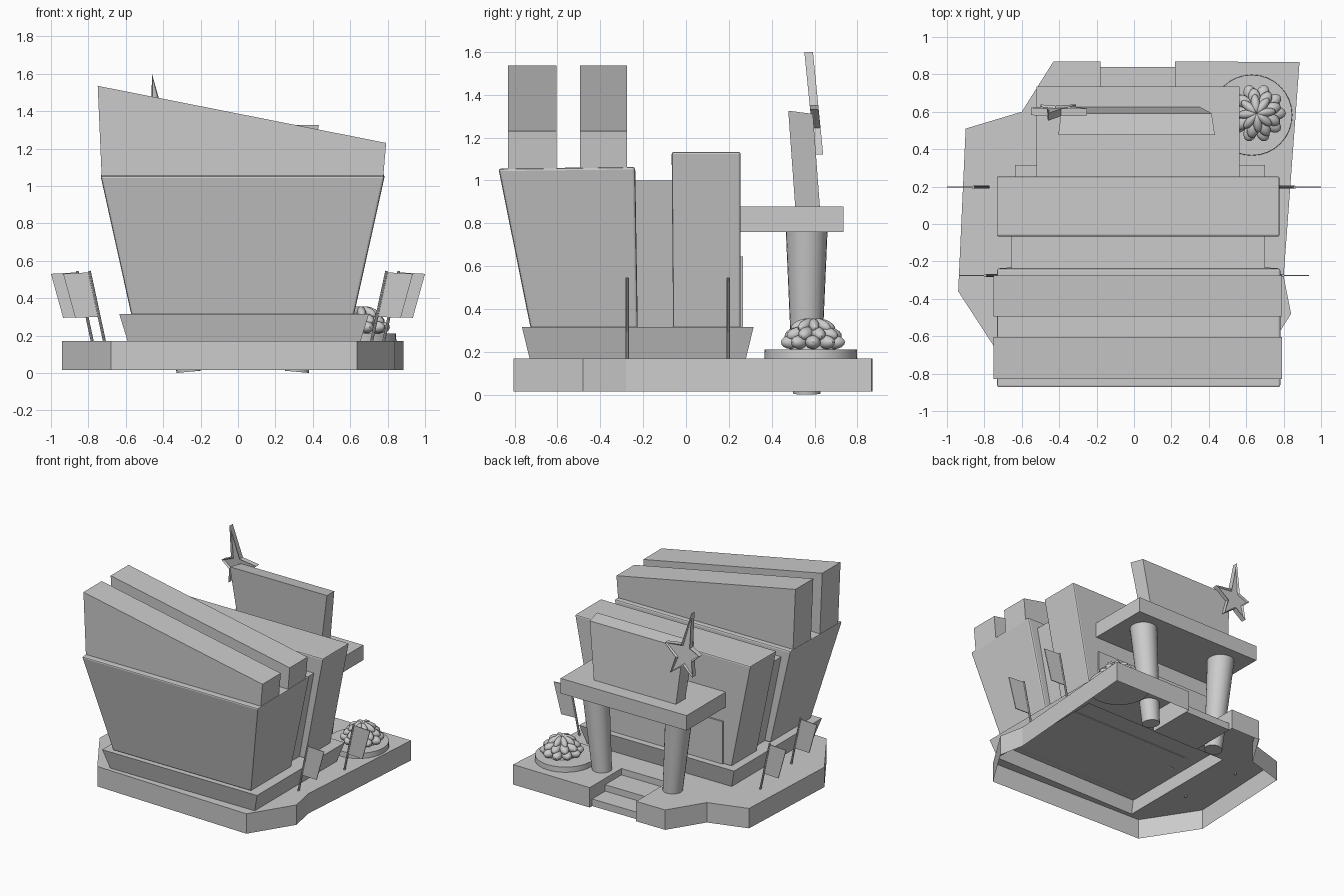
import bpy, bmesh, math
from mathutils import Vector, Matrix

if "Cube" in bpy.data.objects:
    bpy.data.objects.remove(bpy.data.objects["Cube"])


def finish(name, bm, smooth=False, bevel=0, fix=True):
    if fix:
        bmesh.ops.recalc_face_normals(bm, faces=bm.faces)
    me = bpy.data.meshes.new(name)
    bm.to_mesh(me)
    bm.free()
    ob = bpy.data.objects.new(name, me)
    bpy.context.collection.objects.link(ob)
    if smooth:
        bpy.ops.object.select_all(action='DESELECT')
        ob.select_set(True)
        bpy.context.view_layer.objects.active = ob
        bpy.ops.object.shade_smooth_by_angle(angle=math.radians(40))
    if bevel:
        m = ob.modifiers.new("bevel", 'BEVEL')
        m.width, m.segments = bevel, 2
    return ob


def loft(name, low, high, bottom=True, bevel=0):
    """Solid between two point loops of equal length."""
    bm = bmesh.new()
    a = [bm.verts.new(p) for p in low]
    b = [bm.verts.new(p) for p in high]
    n = len(a)
    for i in range(n):
        j = (i + 1) % n
        bm.faces.new((a[i], a[j], b[j], b[i]))
    bm.faces.new(b)
    if bottom:
        bm.faces.new(a[::-1])
    return finish(name, bm, bevel=bevel)


def rect(x0, x1, y0, y1, z):
    return [(x0, y0, z), (x1, y0, z), (x1, y1, z), (x0, y1, z)]


def box(name, x0, x1, y0, y1, z0, z1):
    return loft(name, rect(x0, x1, y0, y1, z0), rect(x0, x1, y0, y1, z1))


def rod(name, p, q, r1, r2, sides):
    p, q = Vector(p), Vector(q)
    d = q - p
    mat = Matrix.Translation((p + q) / 2) @ d.to_track_quat('Z', 'Y').to_matrix().to_4x4()
    bm = bmesh.new()
    bmesh.ops.create_cone(bm, cap_ends=True, segments=sides, radius1=r1, radius2=r2,
                          depth=d.length, matrix=mat)
    return finish(name, bm, smooth=True)


# ground slab: angular outline, stair notch, open below with an opening under the plinth
outline = [(-.68, -.76), (.635, -.805), (.84, -.48), (.80, -.28), (.885, .865), (.22, .87),
           (.22, .48), (-.18, .48), (-.18, .87), (-.43, .87), (-.60, .60), (-.90, .51), (-.94, -.36)]
bm = bmesh.new()
top = [bm.verts.new((x, y, .17)) for x, y in outline]
low = [bm.verts.new((x, y, .015)) for x, y in outline]
hole = [bm.verts.new(p) for p in rect(-.59, .655, -.73, .28, .17)]
edges = [bm.edges.new((l[i], l[(i + 1) % len(l)])) for l in (top, hole) for i in range(len(l))]
bmesh.ops.triangle_fill(bm, use_beauty=True, use_dissolve=False, edges=edges, normal=(0, 0, 1))
for i in range(len(top)):
    j = (i + 1) % len(top)
    bm.faces.new((low[i], low[j], top[j], top[i]))
finish("ground_slab", bm)

# entrance steps in the notch
box("lower_step", -.18, .22, .48, .84, .015, .07)
box("upper_step", -.18, .22, .48, .68, .07, .12)

# flared plinth
loft("plinth", rect(-.59, .655, -.73, .28, .17), rect(-.635, .70, -.765, .315, .315), bottom=False)

# building blocks, wider at the top
loft("front_block", rect(-.57, .62, -.725, -.225, .31),
     [(-.735, -.875, 1.055), (.785, -.875, 1.055), (.785, -.237, 1.063), (-.735, -.237, 1.063)], bevel=.012)
loft("middle_link", rect(-.52, .57, -.24, -.06, .31), rect(-.655, .70, -.24, -.06, 1.0))
loft("back_block", rect(-.57, .62, -.06, .255, .31), rect(-.735, .78, -.067, .255, 1.133), bevel=.01)
box("entrance_panel", -.50, .55, .24, .266, .31, .645)

# two roof fins with sloping tops
for name, y0, y1 in (("front_fin", -.83, -.605), ("rear_fin", -.495, -.275)):
    prof = [(-.728, 1.03), (.775, 1.03), (.792, 1.23), (-.75, 1.535)]
    loft(name, [(x, y0, z) for x, z in prof], [(x, y1, z) for x, z in prof])

# canopy, splayed columns and leaning sign board
box("canopy", -.52, .565, .25, .735, .76, .877)
for side, s in (("left", -1), ("right", 1)):
    rod(side + "_column", (.025 + s * .29, .563, .006), (.025 + s * .36, .563, .78), .064, .098, 24)
loft("sign_board", rect(-.35, .355, .51, .625, .87),
     [(-.405, .477, 1.325), (.432, .477, 1.325), (.415, .592, 1.31), (-.39, .592, 1.31)])

# leaning star with recessed faces
star = [(-.46, 1.60), (-.465, 1.34), (-.55, 1.30), (-.49, 1.245), (-.50, 1.13), (-.42, 1.20),
        (-.31, 1.12), (-.35, 1.245), (-.25, 1.33), (-.39, 1.35)]
bm = bmesh.new()
loops = []
for off in (0, .04):
    loops.append([bm.verts.new((x, .60 + off - (z - 1.12) * .1, z)) for x, z in star])
caps = [bm.faces.new(l) for l in loops]
for i in range(10):
    j = (i + 1) % 10
    bm.faces.new((loops[0][i], loops[0][j], loops[1][j], loops[1][i]))
bmesh.ops.recalc_face_normals(bm, faces=bm.faces)
for c in caps:
    r = bmesh.ops.inset_individual(bm, faces=[c], thickness=.014, depth=0)
    bmesh.ops.translate(bm, verts=c.verts, vec=c.normal * -.013)
finish("star", bm, fix=False)

# four leaning flags
for s, side in ((-1, "left"), (1, "right")):
    for row, y, x in (("front", -.275, .71), ("back", .197, .775)):
        base = Vector((s * x, y, .15))
        tip = Vector((s * (x + .085), y, .545))
        rod(f"{side}_{row}_flag_pole", base, tip, .008, .008, 8)
        prof = [(x + .083, .538), (x + .225, .53), (x + .16, .295), (x + .033, .30)]
        loft(f"{side}_{row}_flag", [(s * a, y - .003, z) for a, z in prof],
             [(s * a, y + .003, z) for a, z in prof])

# round planter and blossom of puffy petals
rod("planter_disc", (.63, .582, .16), (.63, .582, .21), .217, .215, 32)
bm = bmesh.new()
for count, rad, z, size, tilt, turn in ((10, .105, .245, (.052, .036, .032), 0, 0),
                                        (9, .082, .285, (.055, .033, .03), .25, .3),
                                        (8, .052, .325, (.055, .024, .026), .35, .1)):
    for i in range(count):
        mat = (Matrix.Translation((.655, .592, z)) @ Matrix.Rotation(turn + i * math.tau / count, 4, 'Z')
               @ Matrix.Translation((rad, 0, 0)) @ Matrix.Rotation(tilt, 4, 'Y')
               @ Matrix.Diagonal((*size, 1)))
        bmesh.ops.create_uvsphere(bm, u_segments=12, v_segments=8, radius=1, matrix=mat)
bmesh.ops.create_cone(bm, cap_ends=True, segments=16, radius1=.11, radius2=.05, depth=.12,
                      matrix=Matrix.Translation((.655, .592, .265)))
finish("blossom", bm, smooth=True)
